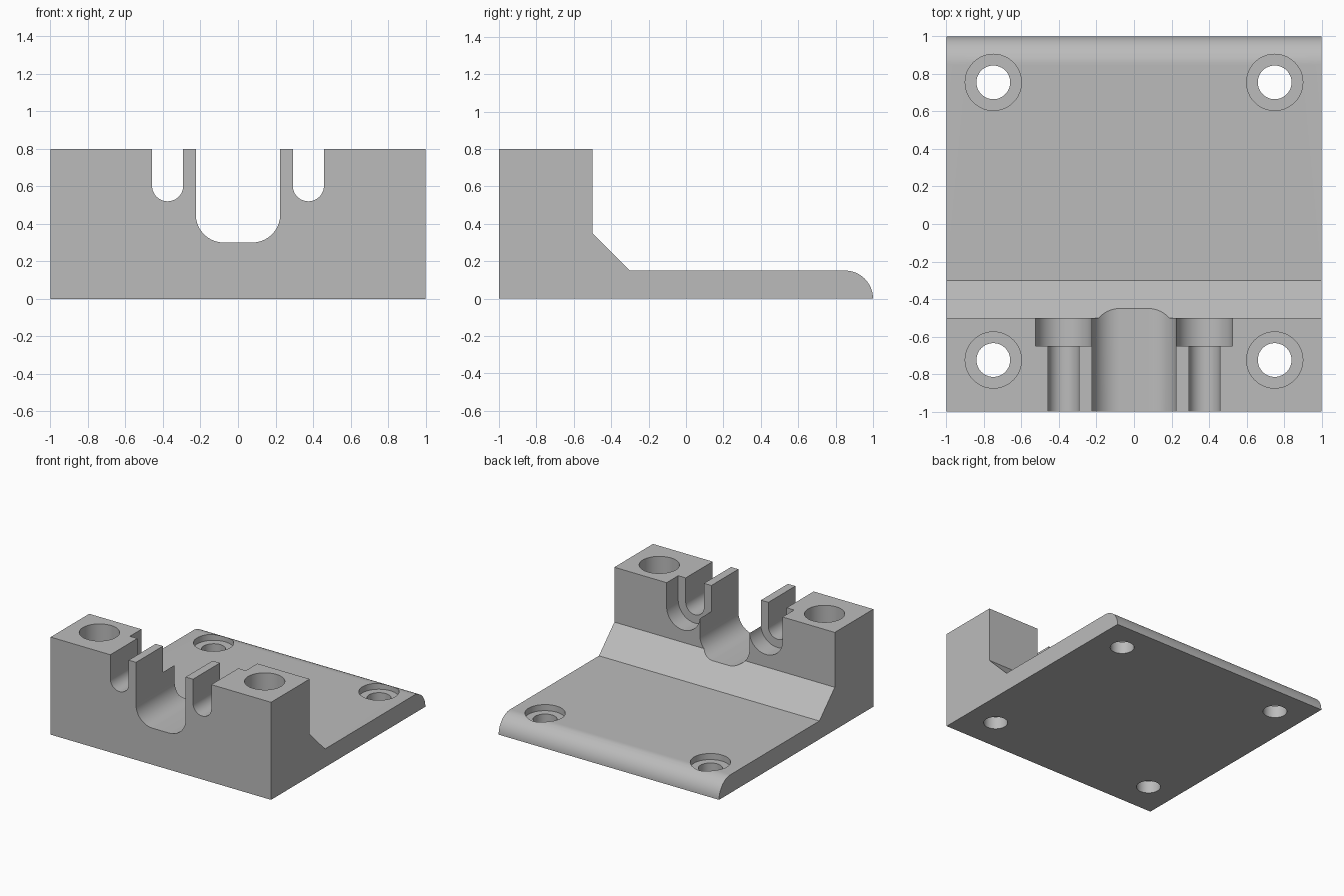
import bpy, bmesh
from math import pi, sin, cos, radians
from mathutils import Vector

cube = bpy.data.objects.get("Cube")
if cube:
    bpy.data.objects.remove(cube, do_unlink=True)

grey = bpy.data.materials.new("plain_grey")
grey.use_nodes = True
COLOUR = (0.5, 0.5, 0.5, 1)
grey.diffuse_color = COLOUR
grey.node_tree.nodes["Principled BSDF"].inputs["Base Color"].default_value = COLOUR


def arc(u, v, r, start, end, steps=16):
    """Points of an arc, angles in degrees."""
    angles = [radians(start + (end - start) * i / steps) for i in range(steps + 1)]
    return [(u + r * cos(a), v + r * sin(a)) for a in angles]


def extrude(name, points, sweep):
    """Solid made by sweeping a closed outline along a vector."""
    bm = bmesh.new()
    face = bm.faces.new([bm.verts.new(p) for p in points])
    result = bmesh.ops.extrude_face_region(bm, geom=[face])
    moved = [g for g in result["geom"] if isinstance(g, bmesh.types.BMVert)]
    bmesh.ops.translate(bm, verts=moved, vec=Vector(sweep))
    bmesh.ops.recalc_face_normals(bm, faces=bm.faces)
    mesh = bpy.data.meshes.new(name)
    bm.to_mesh(mesh)
    bm.free()
    mesh.materials.append(grey)
    obj = bpy.data.objects.new(name, mesh)
    bpy.context.collection.objects.link(obj)
    return obj


def slot(name, x, half, radius, bottom, y0, y1):
    """Open-topped slot with rounded lower corners, cut along y."""
    z, flat = bottom + radius, half - radius
    if flat > 0:
        curve = arc(x - flat, z, radius, 180, 270) + arc(x + flat, z, radius, 270, 360)
    else:
        curve = arc(x, z, radius, 180, 360, 32)
    outline = [(x - half, 1)] + curve + [(x + half, 1)]
    return extrude(name, [(u, y0, v) for u, v in outline], (0, y1 - y0, 0))


def drill(name, x, y, radius, z0):
    """Round vertical hole from z0 upward."""
    return extrude(name, [(u, v, z0) for u, v in arc(x, y, radius, 0, 360, 48)[:-1]],
                   (0, 0, 1 - z0))


# Bracket body: upright block, sloped fillet and base plate with a rounded back edge
side = [(-1, 0), (-1, 0.8), (-0.5, 0.8), (-0.5, 0.35), (-0.3, 0.15)]
side += arc(0.85, 0, 0.15, 90, 0)
body = extrude("mounting_bracket", [(-1, y, z) for y, z in side], (2, 0, 0))

# Central channel, side slots with wider recesses, and counterbored screw holes
cutters = [slot("centre_channel", 0, 0.225, 0.15, 0.3, -1.1, 0)]
for s in (-1, 1):
    cutters.append(slot("side_slot", s * 0.375, 0.083, 0.083, 0.52, -1.1, -0.4))
    cutters.append(slot("slot_recess", s * 0.375, 0.151, 0.151, 0.452, -0.65, -0.4))
    for y in (-0.725, 0.755):
        cutters.append(drill("screw_hole", s * 0.75, y, 0.09, -0.1))
        cutters.append(drill("counterbore", s * 0.75, y, 0.15, 0.1))

for cutter in cutters:
    cutter.hide_render = True
    mod = body.modifiers.new(cutter.name, "BOOLEAN")
    mod.operation = "DIFFERENCE"
    mod.solver = "EXACT"
    mod.object = cutter

# Bake the cuts and discard the cutters
bpy.context.view_layer.update()
evaluated = body.evaluated_get(bpy.context.evaluated_depsgraph_get())
finished = bpy.data.meshes.new_from_object(evaluated)
body.modifiers.clear()
body.data = finished
for cutter in cutters:
    bpy.data.objects.remove(cutter, do_unlink=True)

# Smooth curved walls, keep edges crisp
for obj in bpy.context.selected_objects:
    obj.select_set(False)
body.select_set(True)
bpy.context.view_layer.objects.active = body
bpy.ops.object.shade_smooth_by_angle(angle=radians(30))
